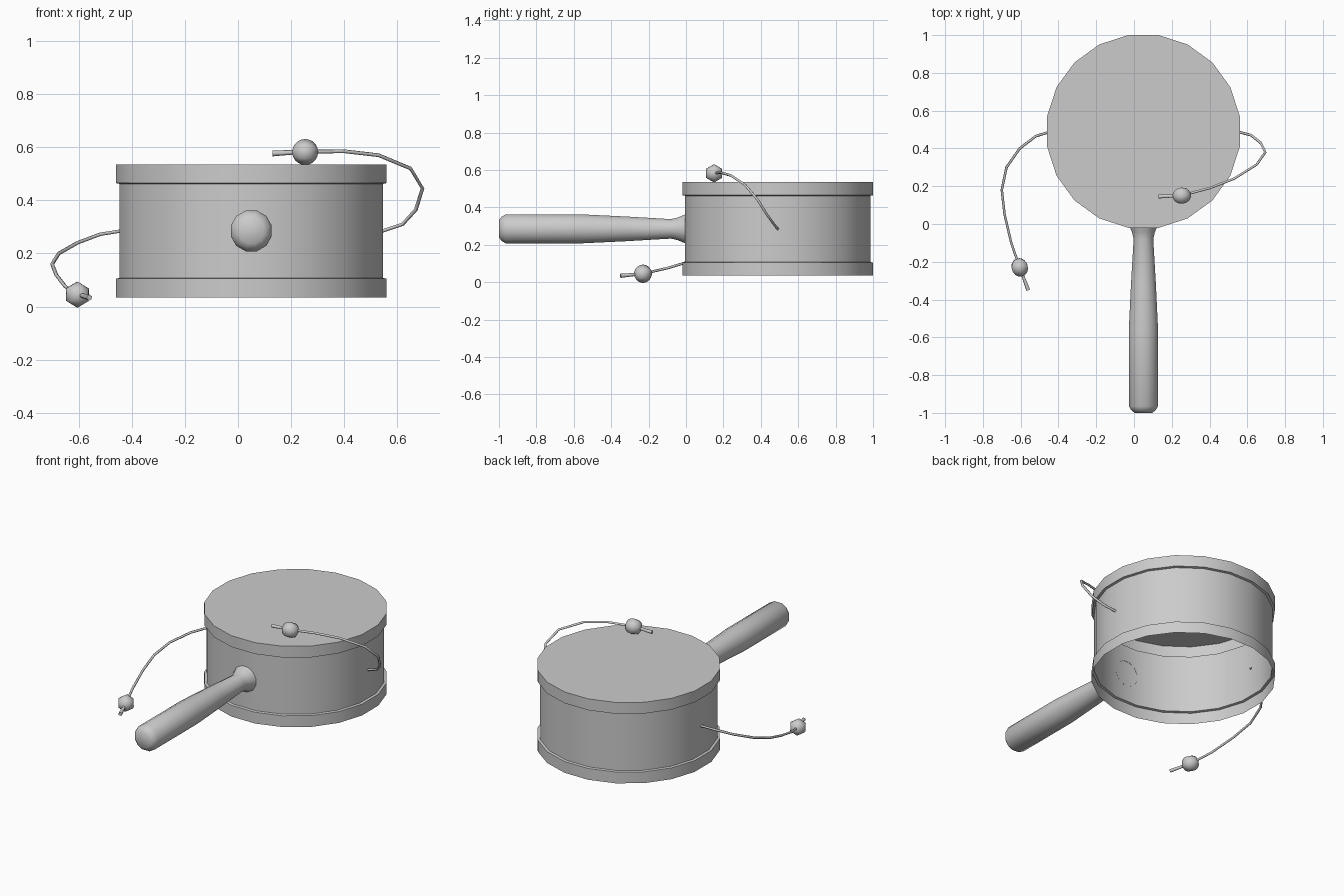
import bpy, bmesh
from math import pi, cos, sin, radians
from mathutils import Vector, Matrix

if "Cube" in bpy.data.objects:
    bpy.data.objects.remove(bpy.data.objects["Cube"])

CX, CY, CZ = 0.05, 0.49, 0.285


def finish(name, bm, angle):
    bmesh.ops.recalc_face_normals(bm, faces=bm.faces)
    me = bpy.data.meshes.new(name)
    bm.to_mesh(me)
    bm.free()
    me.shade_smooth()
    me.set_sharp_from_angle(angle=radians(angle))
    ob = bpy.data.objects.new(name, me)
    bpy.context.collection.objects.link(ob)
    return ob


def lathe(name, profile, n, matrix, cap_start, cap_end):
    """Spin (apothem, height) pairs around local z, flats facing the axes."""
    bm = bmesh.new()
    rings = []
    for a, h in profile:
        r = a / cos(pi / n)
        rings.append([bm.verts.new((r * cos((i + .5) * 2 * pi / n),
                                    r * sin((i + .5) * 2 * pi / n), h)) for i in range(n)])
    for lo, hi in zip(rings, rings[1:]):
        for i in range(n):
            j = (i + 1) % n
            bm.faces.new((lo[i], lo[j], hi[j], hi[i]))
    if cap_start:
        bm.faces.new(rings[0][::-1])
    if cap_end:
        bm.faces.new(rings[-1])
    bm.transform(matrix)
    return finish(name, bm, 40)


def cord(name, pts):
    cu = bpy.data.curves.new(name, 'CURVE')
    cu.dimensions = '3D'
    cu.bevel_depth = 0.007
    cu.bevel_resolution = 1
    cu.use_fill_caps = True
    sp = cu.splines.new('POLY')
    sp.points.add(len(pts) - 1)
    for p, co in zip(sp.points, pts):
        p.co = (*co, 1)
    sp.points[-1].radius = 1.6  # flared loose end
    ob = bpy.data.objects.new(name, cu)
    bpy.context.collection.objects.link(ob)


def bead(name, loc, direction):
    """Six-sided bead threaded along the cord direction."""
    d = Vector(direction).normalized()
    x = d.cross(Vector((0, 0, 1))).normalized()
    rot = Matrix((x, d.cross(x), d)).transposed().to_4x4()
    bm = bmesh.new()
    bmesh.ops.create_uvsphere(bm, u_segments=6, v_segments=10, radius=0.049,
                              matrix=Matrix.Translation(loc) @ rot)
    finish(name, bm, 80)


# Drum: stepped shell with two rims, closed skin on top, open underneath
lathe("drum_body",
      [(0.51, 0.035), (0.51, 0.105), (0.496, 0.108), (0.496, 0.462),
       (0.51, 0.465), (0.51, 0.535)],
      20, Matrix.Translation((CX, CY, 0)), False, True)

# Handle: turned grip along -y, flaring where it meets the shell
lathe("handle",
      [(0.047, 1.0), (0.065, 0.985), (0.077, 0.965), (0.077, 0.55), (0.066, 0.32),
       (0.052, 0.08), (0.06, 0.045), (0.077, 0.005)],
      12, Matrix.Translation((CX, 0, CZ)) @ Matrix.Rotation(pi / 2, 4, 'X'), True, False)

# Cords and beads
cord("left_cord",
     [(-0.44, 0.49, 0.285), (-0.52, 0.465, 0.272), (-0.605, 0.40, 0.24),
      (-0.675, 0.30, 0.20), (-0.70, 0.18, 0.16), (-0.685, 0.05, 0.12),
      (-0.65, -0.10, 0.075), (-0.605, -0.23, 0.045), (-0.56, -0.35, 0.034)])
bead("left_bead", (-0.605, -0.23, 0.045), (0.04, -0.12, -0.01))

cord("right_cord",
     [(0.545, 0.49, 0.285), (0.62, 0.47, 0.31), (0.67, 0.43, 0.365),
      (0.695, 0.38, 0.445), (0.65, 0.315, 0.52), (0.53, 0.24, 0.57),
      (0.40, 0.19, 0.585), (0.25, 0.15, 0.583), (0.13, 0.145, 0.577)])
bead("right_bead", (0.253, 0.15, 0.582), (-0.12, -0.01, -0.005))
